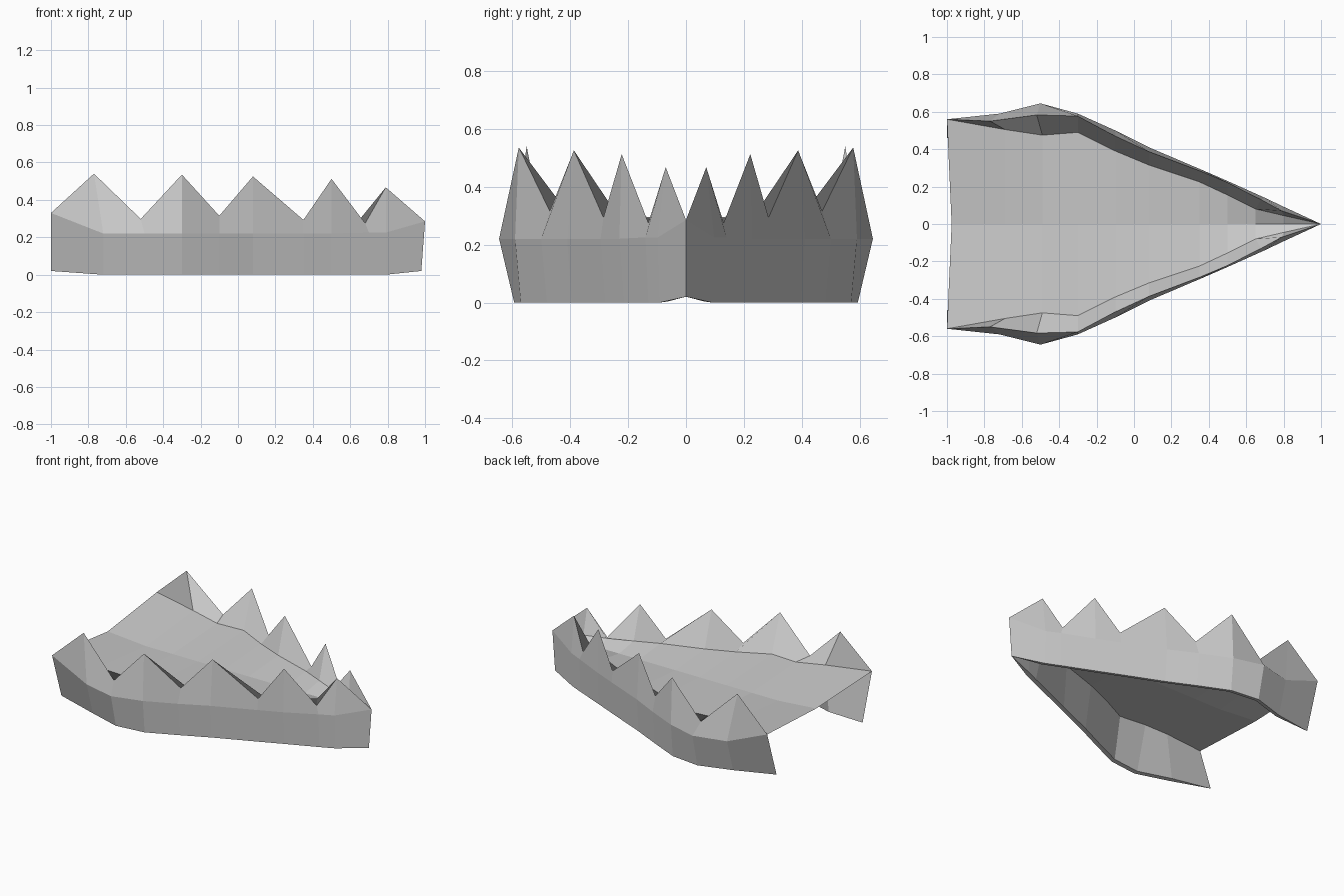
import bpy, bmesh

if "Cube" in bpy.data.objects:
    bpy.data.objects.remove(bpy.data.objects["Cube"])

# Long lines running from the back corner to the pointed tip (half y > 0)
belt_x = [-1, -.72, -.5, -.3, -.1, .08, .35, .5, .7, .79, 1]
belt_y = [.56, .59, .645, .59, .5, .41, .295, .23, .14, .097, 0]
base_y = [.46, .525, .593, .57, .48, .395, .28, .215, .13, .09, 0]
ridge = [(-1, .56, .33), (-.77, .55, .54), (-.52, .583, .298), (-.3, .577, .535),
         (-.1, .47, .315), (.08, .387, .525), (.35, .285, .293), (.5, .222, .512),
         (.68, .13, .275), (.79, .07, .467), (1, 0, .285)]
inner = [(-1, .56, .33), (-.69, .505, .31), (-.49, .475, .288), (-.3, .49, .285),
         (-.1, .39, .285), (.08, .315, .285), (.35, .225, .285), (.5, .155, .288),
         (.65, .08, .295), (.8, .045, .29), (1, 0, .285)]

n = len(belt_x)
last = n - 1
belt = [(x, y, .22 if 0 < i < 8 else .225) for i, (x, y) in enumerate(zip(belt_x, belt_y))]
belt[0], belt[last] = ridge[0], ridge[last]
base = [(x, y, 0) for x, y in zip(belt_x, base_y)]
base[0], base[last] = (-1, .46, .02), (.98, 0, .02)
rim = [(x, max(y - .028, 0), .004) for x, y, z in base]
rim[0], rim[last] = base[0], base[last]
middle = [(x, 0, .262) for x, y, z in inner]
middle[0], middle[last] = (-.975, 0, .285), inner[last]


def skin(name, lines, closed):
    """Loft quads between neighbouring lines, then mirror across y = 0."""
    bm = bmesh.new()
    rows = [[bm.verts.new(p) for p in line] for line in lines]
    pairs = list(zip(rows, rows[1:]))
    if closed:
        pairs.append((rows[-1], rows[0]))
    for a, b in pairs:
        for i in range(last):
            bm.faces.new((a[i], a[i + 1], b[i + 1], b[i]))
    bmesh.ops.remove_doubles(bm, verts=bm.verts, dist=.0005)
    bmesh.ops.recalc_face_normals(bm, faces=bm.faces)
    if not closed and sum(f.normal.z for f in bm.faces) < 0:
        bmesh.ops.reverse_faces(bm, faces=bm.faces)
    mesh = bpy.data.meshes.new(name)
    bm.to_mesh(mesh)
    bm.free()
    obj = bpy.data.objects.new(name, mesh)
    bpy.context.collection.objects.link(obj)
    mod = obj.modifiers.new("Mirror", 'MIRROR')
    mod.use_axis = (False, True, False)
    mod.use_clip = True
    return obj


# Hollow-bottomed wall with its jagged teeth
skin("jagged_wall", [rim, base, belt, ridge, inner], True)
# Shallow V-shaped floor between the walls
skin("inner_floor", [inner, middle], False)
